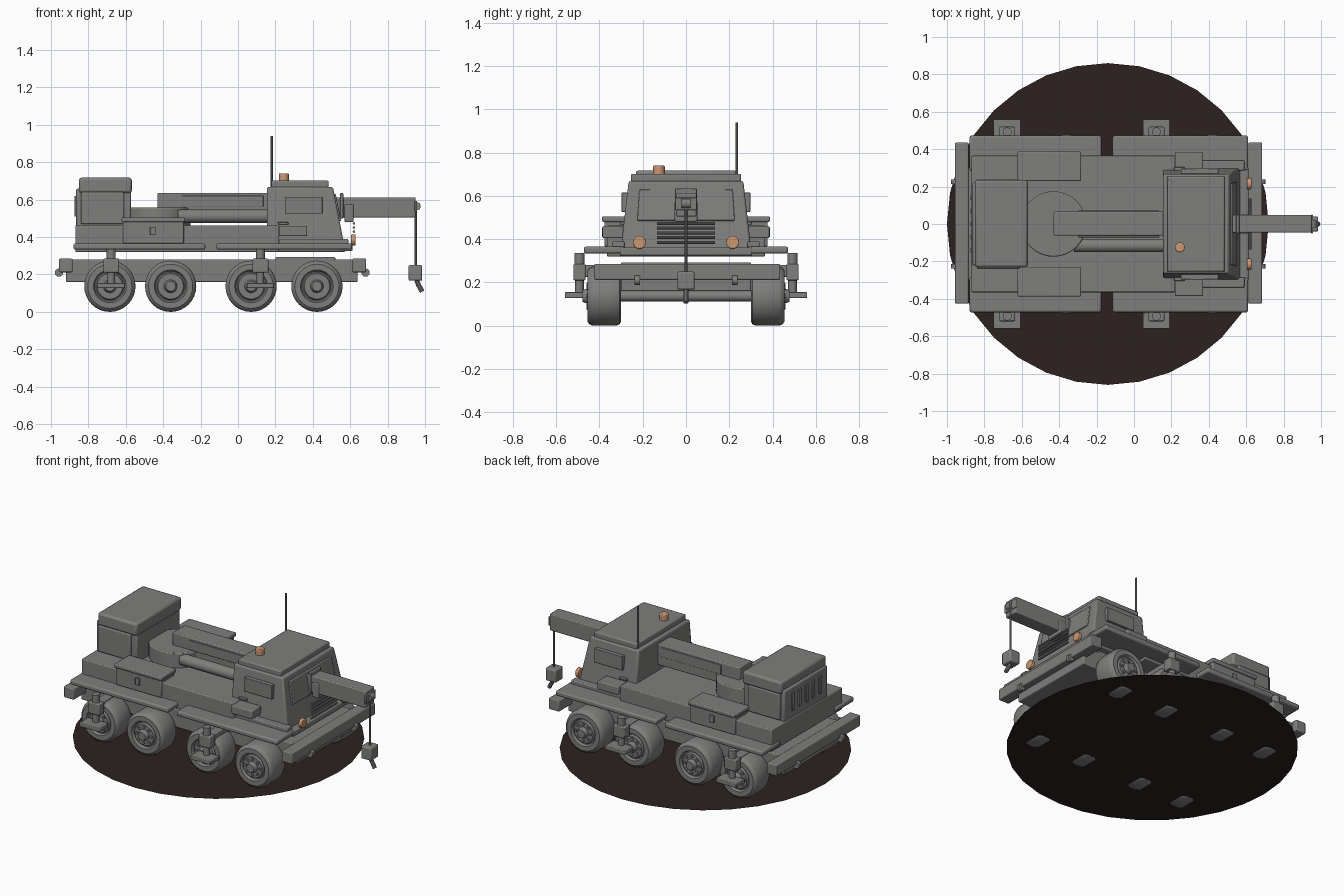
import bpy, bmesh, math
from mathutils import Vector


def material(name, rgb):
    m = bpy.data.materials.new(name)
    m.diffuse_color = (*rgb, 1)
    return m


GREY = material("body grey", (0.21, 0.21, 0.205))
AMBER = material("lamp amber", (0.60, 0.31, 0.17))
DARK = material("base dark", (0.026, 0.015, 0.015))


def finish(name, bm, mat=GREY, bevel=0.0, smooth=True):
    bmesh.ops.recalc_face_normals(bm, faces=bm.faces[:])
    me = bpy.data.meshes.new(name)
    bm.to_mesh(me)
    bm.free()
    me.materials.append(mat)
    ob = bpy.data.objects.new(name, me)
    bpy.context.collection.objects.link(ob)
    if bevel:
        b = ob.modifiers.new("soft edges", 'BEVEL')
        b.width, b.segments, b.limit_method = bevel, 2, 'ANGLE'
    if smooth:
        bpy.ops.object.select_all(action='DESELECT')
        bpy.context.view_layer.objects.active = ob
        ob.select_set(True)
        bpy.ops.object.shade_smooth_by_angle(angle=math.radians(35))
    return ob


def box(name, x0, x1, y0, y1, z0, z1, bevel=0.006, taper=None, mat=GREY):
    """Box from limits; taper = (x0, x1, y0, y1) of the top face."""
    t = taper or (x0, x1, y0, y1)
    bm = bmesh.new()
    lo = [bm.verts.new((x, y, z0)) for x, y in ((x0, y0), (x1, y0), (x1, y1), (x0, y1))]
    hi = [bm.verts.new((x, y, z1)) for x, y in ((t[0], t[2]), (t[1], t[2]), (t[1], t[3]), (t[0], t[3]))]
    bm.faces.new(lo)
    bm.faces.new(hi)
    for i in range(4):
        j = (i + 1) % 4
        bm.faces.new((lo[i], lo[j], hi[j], hi[i]))
    return finish(name, bm, mat, bevel)


def side_boxes(name, x0, x1, y0, y1, z0, z1, bevel=0.006):
    for s, tag in ((1, "left"), (-1, "right")):
        a, b = sorted((s * y0, s * y1))
        box(f"{name}_{tag}", x0, x1, a, b, z0, z1, bevel)


def rod(name, a, b, r, mat=GREY, n=16, bevel=0.0):
    """Cylinder between two points."""
    a, b = Vector(a), Vector(b)
    bm = bmesh.new()
    bmesh.ops.create_cone(bm, cap_ends=True, segments=n, radius1=r, radius2=r, depth=(b - a).length)
    bm.transform((b - a).to_track_quat('Z', 'Y').to_matrix().to_4x4())
    bmesh.ops.translate(bm, verts=bm.verts[:], vec=(a + b) / 2)
    return finish(name, bm, mat, bevel)


def lathe_y(name, profile, x, z, side, n=32):
    """Revolve (radius, y) points round an axle along y."""
    bm = bmesh.new()
    rings = []
    for r, y in profile:
        rings.append([bm.verts.new((x + r * math.sin(2 * math.pi * i / n), side * y,
                                    z - r * math.cos(2 * math.pi * i / n))) for i in range(n)])
    for p, q in zip(rings, rings[1:]):
        for i in range(n):
            j = (i + 1) % n
            bm.faces.new((p[i], p[j], q[j], q[i]))
    bm.faces.new(rings[0])
    bm.faces.new(rings[-1])
    return finish(name, bm)


# round display base, wheels dip slightly through it
bm = bmesh.new()
bmesh.ops.create_circle(bm, cap_ends=True, segments=32, radius=0.86)
bmesh.ops.translate(bm, verts=bm.verts[:], vec=(-0.14, 0, 0.008))
finish("round_base", bm, DARK, smooth=False)

# wheels: tyre with recessed rim, hub and bolts
TYRE = [(0.08, 0.30), (0.118, 0.30), (0.131, 0.308), (0.137, 0.325), (0.137, 0.43), (0.131, 0.445),
        (0.118, 0.455), (0.088, 0.455), (0.08, 0.44), (0.074, 0.44), (0.068, 0.452), (0.035, 0.452),
        (0.03, 0.47), (0.026, 0.478)]
for k, x in enumerate((-0.685, -0.36, 0.07, 0.422)):
    for s in (1, -1):
        lathe_y(f"wheel_{k}", TYRE, x, 0.137, s)
        for i in range(8):
            t = i * math.tau / 8
            p = (x + 0.052 * math.cos(t), 0.137 + 0.052 * math.sin(t))
            rod("wheel_bolt", (p[0], s * 0.45, p[1]), (p[0], s * 0.459, p[1]), 0.009, n=8)
    rod(f"axle_{k}", (x, -0.31, 0.137), (x, 0.31, 0.137), 0.025)

# chassis, bumpers and towing eyes
box("chassis_frame", -0.92, 0.64, -0.30, 0.30, 0.16, 0.28)
box("front_bumper", 0.61, 0.685, -0.425, 0.435, 0.212, 0.285)
box("rear_bumper", -0.957, -0.885, -0.425, 0.435, 0.212, 0.285)
box("chassis_pad", 0.2, 0.52, -0.30, 0.30, 0.27, 0.293)
for s in (1, -1):
    for x in (0.682, -0.957):
        rod("tow_eye", (x, s * 0.225 - 0.012, 0.21), (x, s * 0.225 + 0.012, 0.21), 0.022)

# outriggers: housing, beam, leg and foot
for x in (-0.678, 0.12):
    for s in (1, -1):
        y = s * 0.492
        box("outrigger_housing", x - 0.042, x + 0.042, y - 0.028, y + 0.028, 0.21, 0.285)
        rod("outrigger_cap", (x, y, 0.28), (x, y, 0.335), 0.024)
        rod("outrigger_leg", (x, y, 0.14), (x, y, 0.23), 0.02)
        a, b = sorted((s * 0.468, s * 0.56))
        box("outrigger_foot", x - 0.073, x + 0.073, a, b, 0.128, 0.155, 0.004)
        a, b = sorted((s * 0.29, s * 0.47))
        box("outrigger_beam", x - 0.03, x + 0.03, a, b, 0.285 - 0.06, 0.28)

# body deck and mudguards
box("body_deck", -0.87, 0.22, -0.365, 0.365, 0.32, 0.463)
side_boxes("rear_mudguard", -0.88, -0.175, 0.285, 0.472, 0.333, 0.366, 0.01)
side_boxes("front_mudguard", -0.115, 0.61, 0.285, 0.472, 0.333, 0.366, 0.01)
side_boxes("toolbox", -0.615, -0.29, 0.24, 0.377, 0.366, 0.485)
side_boxes("toolbox_lid", -0.622, -0.283, 0.23, 0.388, 0.48, 0.505)
side_boxes("toolbox_latch", -0.47, -0.44, 0.376, 0.388, 0.41, 0.455, 0.003)

# rear engine housing with vents
box("engine_housing", -0.865, -0.572, -0.222, 0.222, 0.45, 0.66, 0.01)
box("engine_cap", -0.85, -0.568, -0.232, 0.235, 0.635, 0.718, 0.014)
side_boxes("engine_side_panel", -0.84, -0.61, 0.21, 0.24, 0.47, 0.64)
for i in range(5):
    y = (i - 2) * 0.07
    box("rear_vent", -0.874, -0.86, y - 0.012, y + 0.012, 0.51, 0.62, 0.003)

# crane turntable, boom and lifting ram
rod("turntable", (-0.43, 0, 0.45), (-0.43, 0, 0.557), 0.175, n=32, bevel=0.006)
box("boom_base", -0.43, 0.2, -0.062, 0.066, 0.5, 0.637)
side_boxes("boom_side_panel", -0.30, 0.135, 0.06, 0.071, 0.56, 0.622, 0.003)
rod("lifting_ram", (-0.32, -0.115, 0.512), (0.18, -0.115, 0.512), 0.036)
box("boom_tip", 0.2, 0.95, -0.046, 0.048, 0.505, 0.613)
box("boom_head", 0.945, 0.958, -0.05, 0.05, 0.535, 0.593, 0.004)
box("boom_collar", 0.57, 0.617, -0.052, 0.052, 0.48, 0.575)
box("boom_ring", 0.545, 0.563, -0.05, 0.05, 0.5, 0.635, 0.004)

# hoist rope, block and bent hook
rod("hoist_rope", (0.951, 0, 0.24), (0.951, 0, 0.585), 0.006, n=8)
rod("rope_pulley", (0.955, -0.02, 0.565), (0.955, 0.02, 0.565), 0.022)
box("hook_block", 0.912, 0.985, -0.04, 0.04, 0.167, 0.25, 0.008)
rod("hook_shank", (0.955, 0, 0.17), (0.965, 0, 0.145), 0.013, n=10)
rod("hook_end", (0.962, 0, 0.15), (0.985, 0, 0.108), 0.013, n=10)

# cab with sloping windscreen, roof and side windows
box("cab_shell", 0.155, 0.575, -0.305, 0.305, 0.32, 0.668, 0.01, taper=(0.155, 0.508, -0.265, 0.265))
box("cab_roof", 0.178, 0.485, -0.255, 0.255, 0.66, 0.702, 0.008)
side_boxes("cab_side_window", 0.25, 0.452, 0.265, 0.297, 0.525, 0.615, 0.003)
side_boxes("cab_step_box", 0.22, 0.37, 0.29, 0.385, 0.405, 0.46)
side_boxes("cab_sill", 0.22, 0.59, 0.285, 0.34, 0.35, 0.39)
side_boxes("door_handle", 0.215, 0.27, 0.28, 0.305, 0.467, 0.48, 0.003)
box("windscreen_frame", 0.50, 0.551, -0.225, 0.225, 0.485, 0.63, 0.004, taper=(0.48, 0.523, -0.215, 0.215))
box("cab_nose", 0.54, 0.612, -0.305, 0.305, 0.325, 0.362)

# grille slats and headlamps
for i in range(5):
    z = 0.385 + i * 0.022
    rod("grille_slat", (0.62, -0.135, z), (0.62, 0.135, z), 0.007, n=8)
for s in (1, -1):
    rod("headlamp", (0.605, s * 0.215, 0.385), (0.628, s * 0.215, 0.385), 0.03, AMBER, 20, 0.004)

# roof beacon and aerial
rod("roof_beacon", (0.245, -0.125, 0.695), (0.245, -0.125, 0.74), 0.027, AMBER, 16, 0.005)
rod("aerial", (0.18, 0.235, 0.66), (0.18, 0.235, 0.94), 0.006, n=8)
